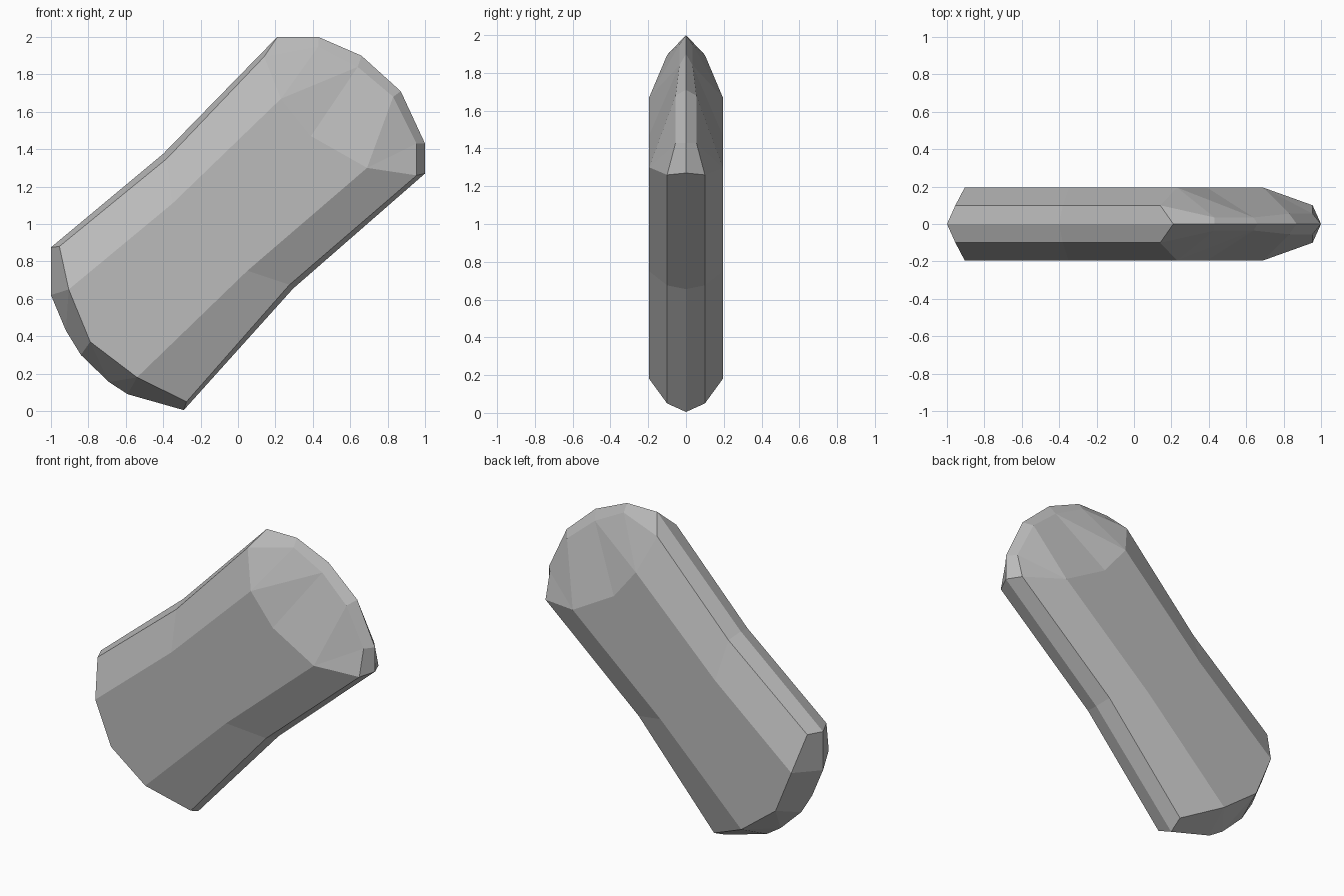
import bpy
import bmesh

cube = bpy.data.objects.get("Cube")
if cube:
    bpy.data.objects.remove(cube, do_unlink=True)

FACE, SHOULDER = 0.195, 0.1


def layer(y, *points):
    """Points (x, z) placed at a depth in front of the mid plane."""
    return [(x, -y, z) for x, z in points]


def zip_strip(bm, path_a, path_b):
    """Skin two paths; repeated points collapse quads into triangles."""
    for i in range(len(path_a) - 1):
        corners = []
        for p in (path_a[i], path_a[i + 1], path_b[i + 1], path_b[i]):
            if p not in corners:
                corners.append(p)
        if len(corners) > 2:
            bm.faces.new([bm.verts.new(p) for p in corners])


# Long edges of the front half: lower end, waist, upper end
top_ridge = layer(0, (-1.0, 0.875), (-0.4, 1.375), (0.21, 2.0))
top_shoulder = layer(SHOULDER, (-0.955, 0.88), (-0.38, 1.35), (0.14, 1.895))
top_face = layer(FACE, (-0.905, 0.65), (-0.35, 1.11), (0.23, 1.67))
low_face = layer(FACE, (-0.54, 0.18), (0.05, 0.75), (0.69, 1.3))
low_shoulder = layer(SHOULDER, (-0.275, 0.05), (0.275, 0.675), (0.955, 1.26))
low_ridge = layer(0, (-0.29, 0.005), (0.295, 0.655), (1.0, 1.27))

# Extra corner of the flat front face at each end
low_mid, = layer(FACE, (-0.79, 0.37))
high_mid, = layer(FACE, (0.39, 1.47))

bm = bmesh.new()

# Long bevelled sides
for a, b in ((top_ridge, top_shoulder), (top_shoulder, top_face),
             (low_face, low_shoulder), (low_shoulder, low_ridge)):
    zip_strip(bm, a, b)

# Flat front face, one pentagon on each side of the waist
for end, mid in ((0, low_mid), (2, high_mid)):
    outline = (top_face[1], top_face[end], mid, low_face[end], low_face[1])
    bm.faces.new([bm.verts.new(p) for p in outline])

# Lower end, wedge running to the ridge
n1, n2, n3, n4, n5 = layer(0, (-1.0, 0.62), (-0.92, 0.43), (-0.84, 0.3),
                           (-0.69, 0.155), (-0.59, 0.09))
inner = [top_shoulder[0], top_face[0], top_face[0], low_mid, low_mid,
         low_face[0], low_face[0], low_shoulder[0]]
ridge = [top_ridge[0], n1, n2, n3, n4, n4, n5, low_ridge[0]]
zip_strip(bm, inner, ridge)

# Upper end, long facets and a narrow bevel at the ridge
i0, i1 = layer(0.035, (0.43, 1.95), (0.64, 1.84))
i2, i3 = layer(0.055, (0.83, 1.68), (0.955, 1.43))
start, stop = top_shoulder[2], low_shoulder[2]
zip_strip(bm, [start, top_face[2], top_face[2], high_mid, low_face[2],
               low_face[2], stop],
          [start, i0, i1, i1, i2, i3, stop])
tip = layer(0, (0.43, 2.0), (0.66, 1.9), (0.87, 1.71), (1.0, 1.43))
zip_strip(bm, [start, i0, i1, i2, i3, stop],
          [top_ridge[2], *tip, low_ridge[2]])

# Mirror to the back half and weld
halves = bmesh.ops.duplicate(bm, geom=bm.verts[:] + bm.edges[:] + bm.faces[:])
for item in halves["geom"]:
    if isinstance(item, bmesh.types.BMVert):
        item.co.y *= -1
bmesh.ops.remove_doubles(bm, verts=bm.verts[:], dist=0.0005)
bmesh.ops.recalc_face_normals(bm, faces=bm.faces[:])

mesh = bpy.data.meshes.new("faceted_bar")
bm.to_mesh(mesh)
bm.free()
bar = bpy.data.objects.new("faceted_bar", mesh)
bpy.context.collection.objects.link(bar)

# Single plain grey
grey = bpy.data.materials.new("plain_grey")
grey.use_nodes = True
color = (0.5, 0.5, 0.5, 1.0)
grey.diffuse_color = color
grey.node_tree.nodes["Principled BSDF"].inputs["Base Color"].default_value = color
mesh.materials.append(grey)
